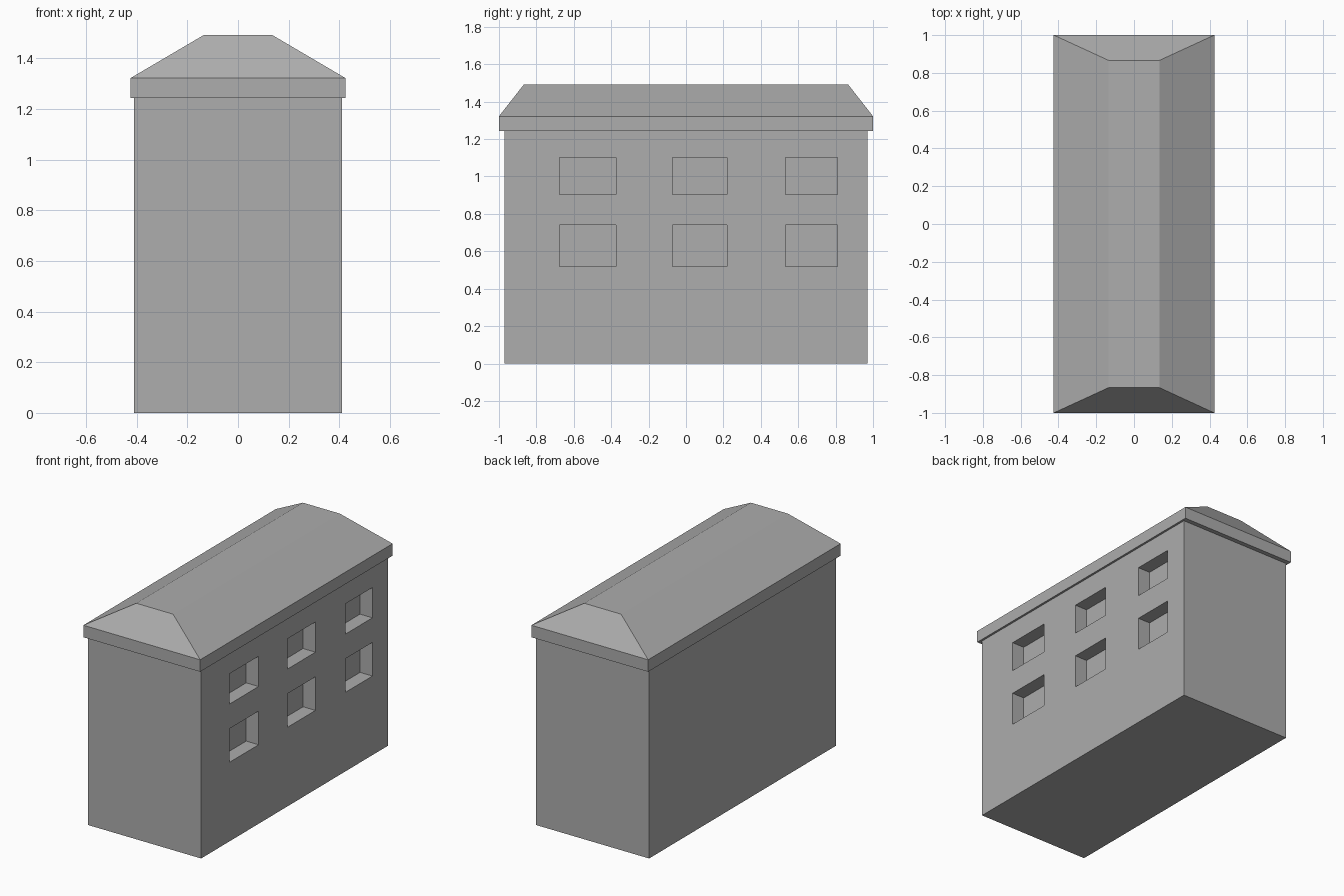
import bpy, bmesh
from mathutils import Vector

if "Cube" in bpy.data.objects:
    bpy.data.objects.remove(bpy.data.objects["Cube"], do_unlink=True)

GREY = (0.418, 0.418, 0.418, 1)
grey = bpy.data.materials.new("plain_grey")
grey.use_nodes = True
grey.diffuse_color = GREY
grey.node_tree.nodes["Principled BSDF"].inputs["Base Color"].default_value = GREY


def add_box(bm, low, high):
    """Add a box between two corners."""
    low, high = Vector(low), Vector(high)
    for v in bmesh.ops.create_cube(bm, size=1)["verts"]:
        v.co = (low + high) / 2 + v.co * (high - low)


def make_object(name, bm):
    bmesh.ops.recalc_face_normals(bm, faces=bm.faces)
    mesh = bpy.data.meshes.new(name)
    bm.to_mesh(mesh)
    bm.free()
    mesh.materials.append(grey)
    obj = bpy.data.objects.new(name, mesh)
    bpy.context.collection.objects.link(obj)
    return obj


WALL_X, WALL_Y, WALL_TOP = 0.411, 0.97, 1.243
EAVE_X, EAVE_Y, EAVE_TOP = 0.425, 1.0, 1.322
RIDGE_X, RIDGE_Y, RIDGE_Z = 0.134, 0.866, 1.493

# Walls
bm = bmesh.new()
add_box(bm, (-WALL_X, -WALL_Y, 0), (WALL_X, WALL_Y, WALL_TOP))
walls = make_object("walls", bm)

# Window recesses, cut into the left wall only
columns = [(-0.677, -0.373), (-0.073, 0.218), (0.532, 0.81)]
rows = [(0.52, 0.741), (0.903, 1.102)]
DEPTH = 0.09
bm = bmesh.new()
for y0, y1 in columns:
    for z0, z1 in rows:
        add_box(bm, (WALL_X - DEPTH, y0, z0), (WALL_X + 0.1, y1, z1))
cutter = make_object("window_cutter", bm)
cutter.hide_render = True

cut = walls.modifiers.new("windows", "BOOLEAN")
cut.operation = "DIFFERENCE"
cut.solver = "EXACT"
cut.object = cutter
bpy.context.view_layer.objects.active = walls
bpy.ops.object.modifier_apply(modifier=cut.name)
bpy.data.objects.remove(cutter, do_unlink=True)

# Eave slab with the hipped roof drawn up from its top face
bm = bmesh.new()
add_box(bm, (-EAVE_X, -EAVE_Y, WALL_TOP), (EAVE_X, EAVE_Y, EAVE_TOP))
top = max(bm.faces, key=lambda f: f.calc_center_median().z)
raised = bmesh.ops.extrude_discrete_faces(bm, faces=[top])["faces"][0]
for v in raised.verts:
    v.co = (RIDGE_X if v.co.x > 0 else -RIDGE_X,
            RIDGE_Y if v.co.y > 0 else -RIDGE_Y, RIDGE_Z)
make_object("roof", bm)
